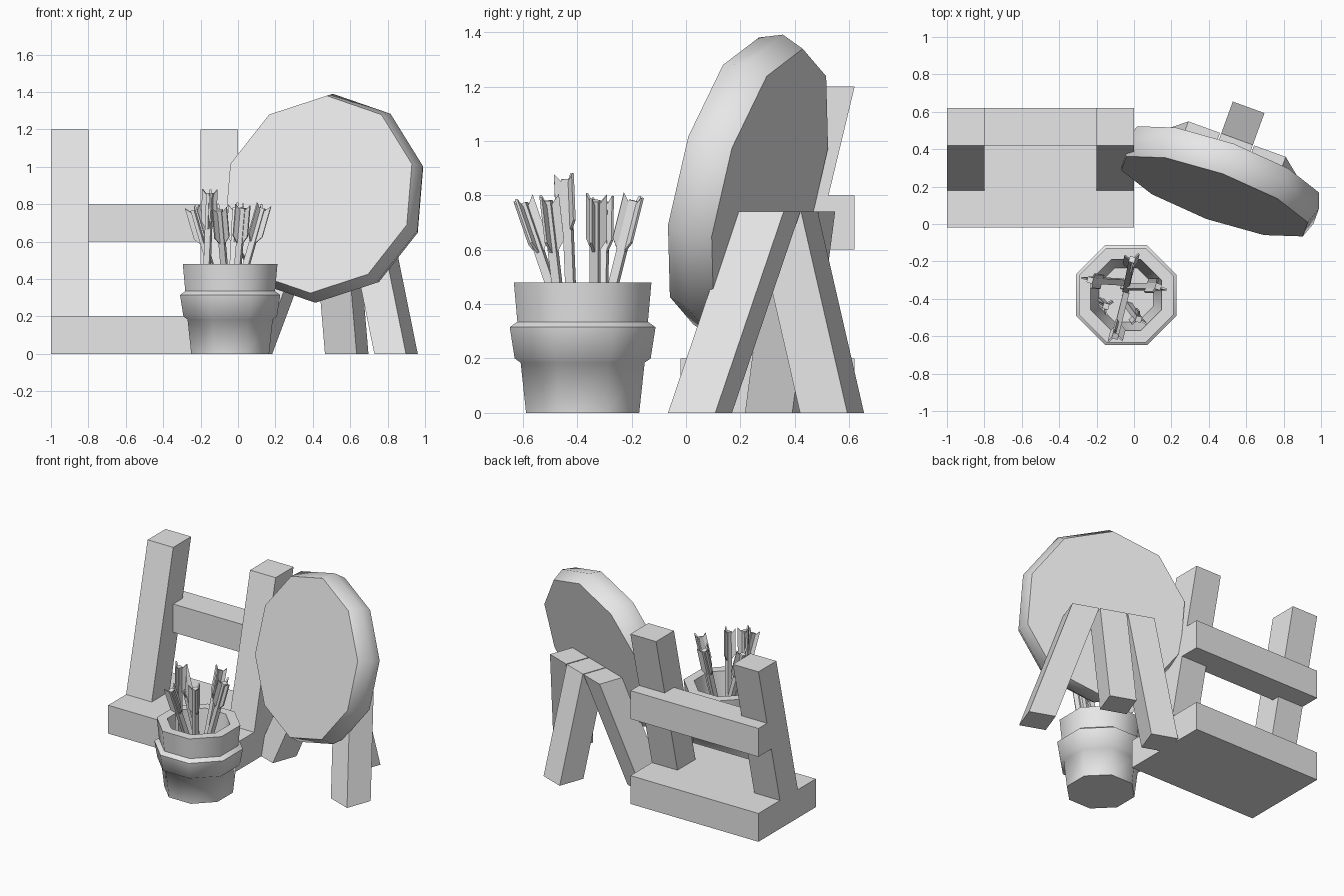
import bpy, bmesh, math
from mathutils import Vector, Matrix

if "Cube" in bpy.data.objects:
    bpy.data.objects.remove(bpy.data.objects["Cube"], do_unlink=True)

grey = bpy.data.materials.new("plain_grey")
grey.use_nodes = True
grey.diffuse_color = (0.8, 0.8, 0.8, 1)
grey.node_tree.nodes["Principled BSDF"].inputs["Base Color"].default_value = (0.8, 0.8, 0.8, 1)


def finish(name, bm, smooth=None):
    bmesh.ops.recalc_face_normals(bm, faces=bm.faces)
    mesh = bpy.data.meshes.new(name)
    bm.to_mesh(mesh)
    bm.free()
    mesh.materials.append(grey)
    obj = bpy.data.objects.new(name, mesh)
    bpy.context.scene.collection.objects.link(obj)
    if smooth:
        bpy.ops.object.select_all(action='DESELECT')
        obj.select_set(True)
        bpy.context.view_layer.objects.active = obj
        bpy.ops.object.shade_smooth_by_angle(angle=math.radians(smooth))
    return obj


def loft(bm, rings):
    """Skin a list of point rings and cap both ends."""
    loops = [[bm.verts.new(p) for p in ring] for ring in rings]
    n = len(loops[0])
    for a, b in zip(loops, loops[1:]):
        for i in range(n):
            j = (i + 1) % n
            bm.faces.new((a[i], a[j], b[j], b[i]))
    bm.faces.new(loops[0][::-1])
    bm.faces.new(loops[-1])


def rect(center, half_u, half_v, u, v):
    return [center + u * half_u * a + v * half_v * b
            for a, b in ((-1, -1), (1, -1), (1, 1), (-1, 1))]


def beam(name, bottom, top, half_u, half_v, u=Vector((1, 0, 0)), v=Vector((0, 1, 0))):
    """Beam with level ends, leaning from bottom to top."""
    bm = bmesh.new()
    loft(bm, [rect(Vector(p), half_u, half_v, u, v) for p in (bottom, top)])
    return finish(name, bm)


def turned(name, profile, sides, matrix, start, smooth):
    """Many-sided solid from (radius, height) pairs."""
    bm = bmesh.new()
    loft(bm, [[matrix @ Vector((r * math.cos(start + math.tau * i / sides),
                                r * math.sin(start + math.tau * i / sides), h))
               for i in range(sides)] for r, h in profile])
    return finish(name, bm, smooth)


# Rack: base, two leaning posts and a back rail
beam("rack_base", (-0.5, 0.3, 0), (-0.5, 0.3, 0.2), 0.5, 0.32)
for side, x in (("right", -0.9), ("left", -0.1)):
    beam("rack_post_" + side, (x, 0.28, 0.2), (x, 0.52, 1.2), 0.1, 0.1)
beam("rack_rail", (-0.5, 0.52, 0.6), (-0.5, 0.52, 0.8), 0.5, 0.1)

# Target stand: three leaning legs, turned with the target
yaw = math.radians(-20)
u = Vector((math.cos(yaw), math.sin(yaw), 0))
back = Vector((-u.y, u.x, 0))
stand = Vector((0.456, 0.193, 0))
for name, foot_u, foot_b, top_u in (("stand_leg_right", -0.414, 0, -0.187),
                                    ("stand_leg_left", 0.414, 0, 0.187),
                                    ("stand_leg_back", 0, 0.366, 0)):
    beam(name, stand + u * foot_u + back * foot_b,
         stand + u * top_u + back * 0.185 + Vector((0, 0, 0.74)), 0.09, 0.0925, u, back)

# Target disc with a bulging rim, leaning back
tilt = math.radians(13.7)
axis = back * math.cos(tilt) - Vector((0, 0, math.sin(tilt)))
up = back * math.sin(tilt) + Vector((0, 0, math.cos(tilt)))
place = Matrix((u, up, axis)).transposed().to_4x4()
place.translation = (0.46, 0.228, 0.832)
turned("target_disc", [(0.543, -0.088), (0.575, 0), (0.543, 0.088)], 10,
       place, math.pi / 2, 45)

# Eight-sided pot with a raised band and hollow inside
flat = math.cos(math.pi / 8)
pot_profile = [(0.208, 0), (0.228, 0.185), (0.25, 0.2), (0.268, 0.315), (0.24, 0.335),
               (0.253, 0.48), (0.19, 0.48), (0.145, 0.12)]
turned("arrow_pot", [(r / flat, h) for r, h in pot_profile], 8,
       Matrix.Translation((-0.042, -0.38, 0)), math.pi / 8, 50)

# Arrows: square shaft plus three swept vanes, given by nock and rim crossing
arrows = [((-0.235, -0.30, 0.77), (-0.15, -0.305)),
          ((0.13, -0.335, 0.78), (0.045, -0.335)),
          ((-0.01, -0.19, 0.78), (-0.025, -0.265)),
          ((-0.10, -0.60, 0.77), (-0.075, -0.50)),
          ((-0.15, -0.44, 0.86), (-0.165, -0.425)),
          ((0.025, -0.51, 0.78), (0.0, -0.475))]
vane = [(0.01, -0.2), (0.045, -0.15), (0.045, 0.02), (0.01, -0.02)]
for k, (nock, rim) in enumerate(arrows):
    tip = Vector(nock)
    way = (tip - Vector((*rim, 0.48))).normalized()
    foot = tip - way * ((tip.z - 0.13) / way.z)
    a = way.cross(Vector((0.3, 1, 0))).normalized()
    b = way.cross(a)
    bm = bmesh.new()
    loft(bm, [rect(p, 0.016, 0.016, a, b) for p in (foot, tip)])
    for i in range(3):
        ang = math.tau * i / 3 + k
        out = a * math.cos(ang) + b * math.sin(ang)
        thick = way.cross(out) * 0.005
        loft(bm, [[tip + out * r + way * h + thick * s for r, h in vane] for s in (-1, 1)])
    finish("arrow_%d" % (k + 1), bm)
